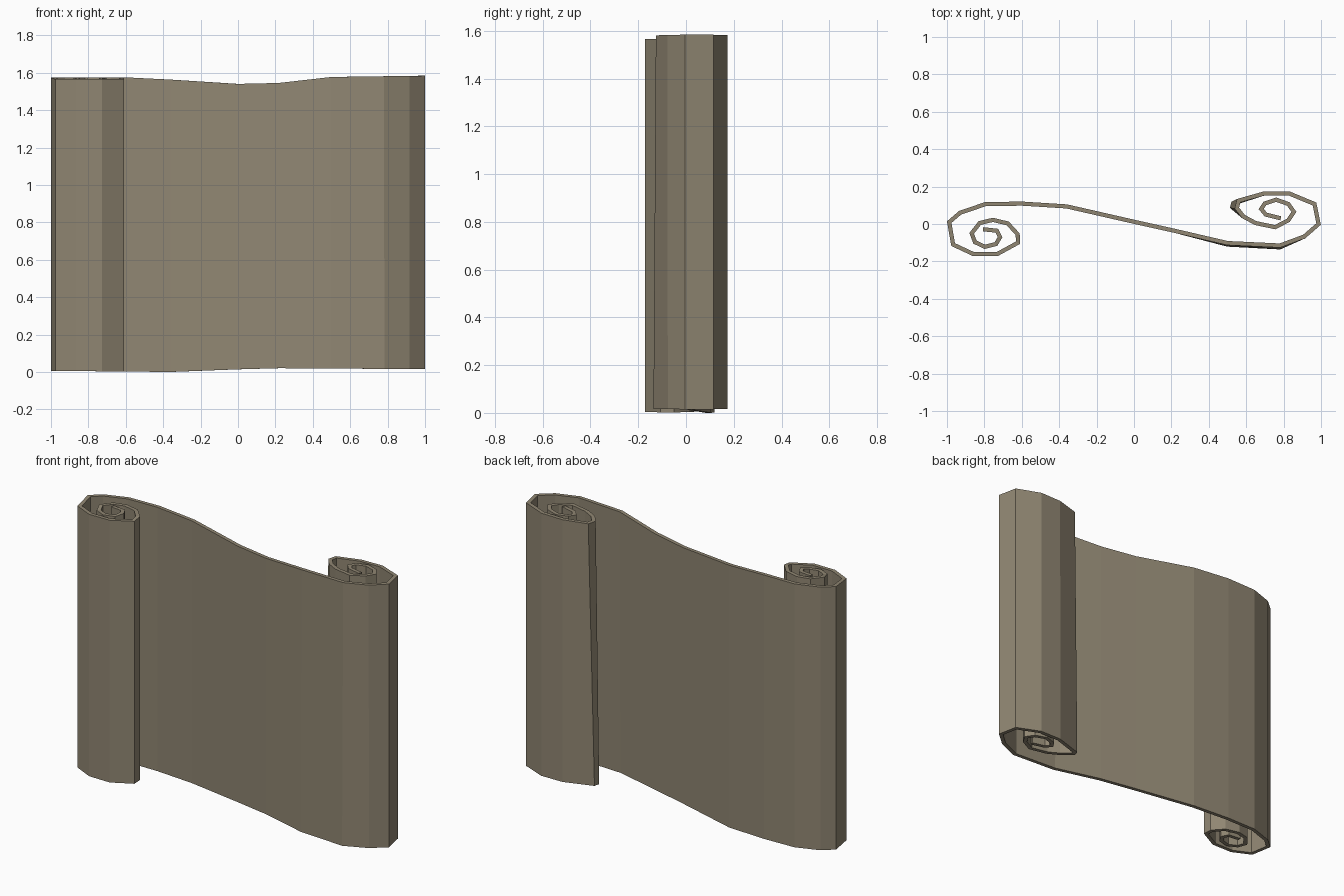
import bpy, bmesh
from mathutils import Vector

if "Cube" in bpy.data.objects:
    bpy.data.objects.remove(bpy.data.objects["Cube"])

HALF = 0.011  # half the sheet thickness

# Sheet centreline seen from above: left curl (inside to outside), wave, right curl (outside to inside)
left_curl = [(-0.807, -0.028), (-0.733, -0.036), (-0.716, -0.07), (-0.738, -0.107),
             (-0.797, -0.122), (-0.85, -0.097), (-0.868, -0.05), (-0.825, 0.005),
             (-0.755, 0.022), (-0.675, 0.003), (-0.622, -0.055), (-0.62, -0.1),
             (-0.73, -0.16), (-0.86, -0.16), (-0.967, -0.11), (-0.988, 0.01),
             (-0.93, 0.06), (-0.795, 0.106)]
wave = [(-0.6, 0.109), (-0.36, 0.094), (0.0, 0.012), (0.22, -0.037), (0.5, -0.102)]
right_curl = [(0.78, -0.115), (0.91, -0.067), (0.987, 0.0), (0.965, 0.107),
              (0.83, 0.163), (0.695, 0.163), (0.56, 0.125), (0.55, 0.085),
              (0.585, 0.04), (0.65, 0.005), (0.755, -0.017), (0.825, 0.02),
              (0.855, 0.065), (0.825, 0.107), (0.76, 0.13), (0.7, 0.11),
              (0.68, 0.08), (0.705, 0.05), (0.785, 0.03)]
top_path = [Vector(p) for p in left_curl + wave + right_curl]

# The foot of the right curl flares out slightly
flare = {(0.56, 0.125): (-0.03, -0.015), (0.55, 0.085): (-0.025, 0.005),
         (0.78, -0.115): (0.0, -0.01), (0.5, -0.102): (0.0, -0.008)}
bottom_path = [Vector(p) + Vector(flare.get(p, (0, 0)))
               for p in left_curl + wave + right_curl]


def interp(x, keys):
    if x <= keys[0][0]:
        return keys[0][1]
    for (x0, z0), (x1, z1) in zip(keys, keys[1:]):
        if x <= x1:
            return z0 + (z1 - z0) * (x - x0) / (x1 - x0)
    return keys[-1][1]


def top_z(p):
    z = interp(p.x, [(-1, 1.573), (-0.6, 1.575), (-0.36, 1.563), (0, 1.54),
                     (0.22, 1.545), (0.5, 1.577), (1, 1.584)])
    return z - 0.008 if p.x < -0.5 and p.y < -0.08 else z


def bottom_z(p):
    return interp(p.x, [(-1, 0.006), (-0.36, 0.0), (0, 0.014), (0.22, 0.02), (1, 0.015)])


def offsets(path):
    """Mitred offset vectors that give the sheet an even thickness."""
    result = []
    for i, p in enumerate(path):
        a = (p - path[max(i - 1, 0)])
        b = (path[min(i + 1, len(path) - 1)] - p)
        a = a if a.length else b
        b = b if b.length else a
        na = Vector((-a.y, a.x)).normalized()
        nb = Vector((-b.y, b.x)).normalized()
        m = (na + nb).normalized()
        result.append(m * HALF / max(m.dot(na), 0.6))
    return result


# Rolled sheet
bm = bmesh.new()
rings = []
for t, b, ot, ob in zip(top_path, bottom_path, offsets(top_path), offsets(bottom_path)):
    corners = [(b - ob, bottom_z(b)), (b + ob, bottom_z(b)),
               (t + ot, top_z(t)), (t - ot, top_z(t))]
    rings.append([bm.verts.new((p.x, p.y, z)) for p, z in corners])
for r, s in zip(rings, rings[1:]):
    for k in range(4):
        bm.faces.new((r[k], r[(k + 1) % 4], s[(k + 1) % 4], s[k]))
bm.faces.new(rings[0])
bm.faces.new(rings[-1])
bmesh.ops.recalc_face_normals(bm, faces=bm.faces)

mesh = bpy.data.meshes.new("scroll_sheet")
bm.to_mesh(mesh)
bm.free()
sheet = bpy.data.objects.new("scroll_sheet", mesh)
bpy.context.collection.objects.link(sheet)

# Parchment colour
parchment = bpy.data.materials.new("parchment")
parchment.diffuse_color = (0.28, 0.24, 0.17, 1)
parchment.use_nodes = True
parchment.node_tree.nodes["Principled BSDF"].inputs["Base Color"].default_value = parchment.diffuse_color
mesh.materials.append(parchment)
